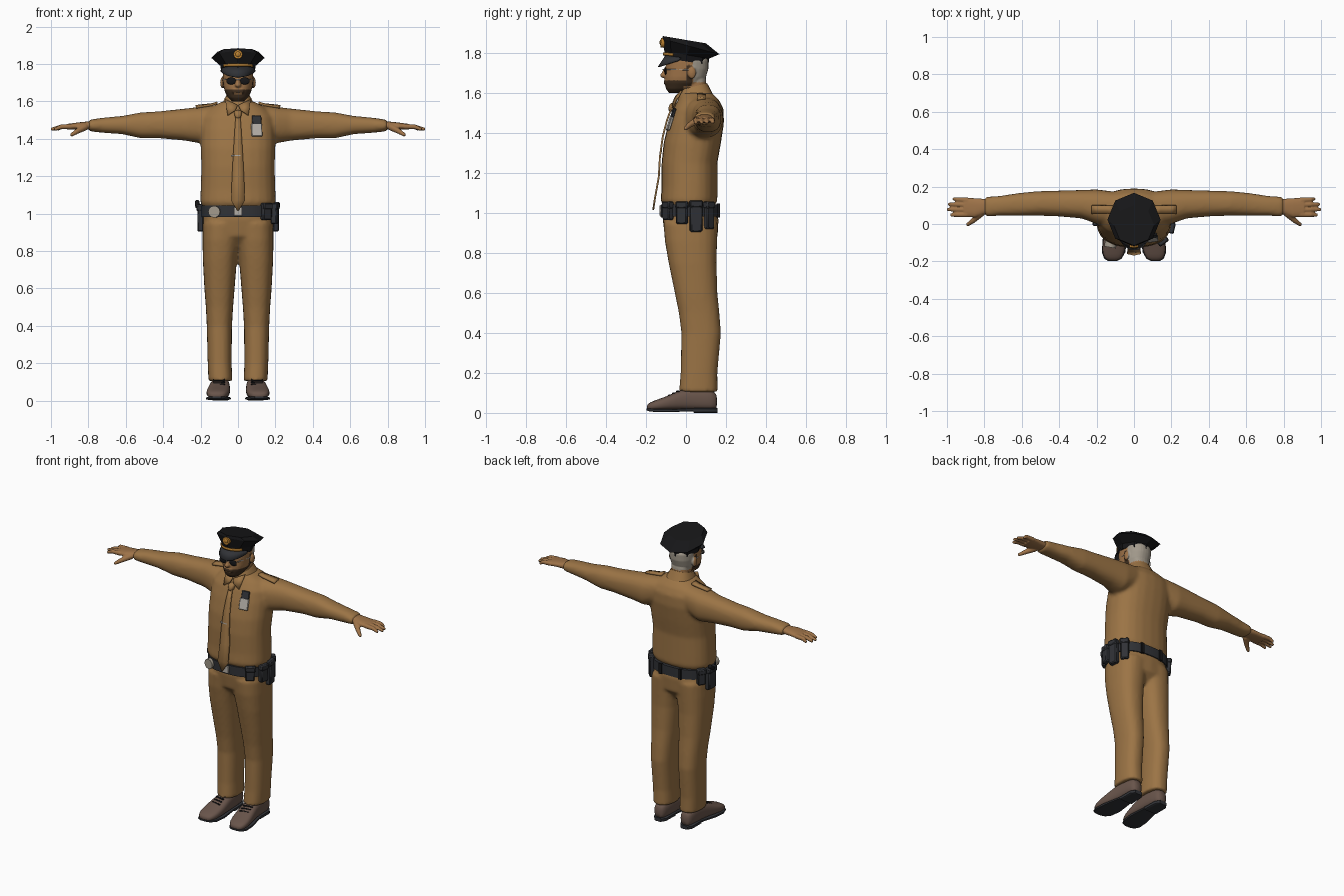
import bpy, bmesh, math
from mathutils import Vector, Matrix
from mathutils.bvhtree import BVHTree

if "Cube" in bpy.data.objects:
    bpy.data.objects.remove(bpy.data.objects["Cube"])


def material(name, r, g, b):
    m = bpy.data.materials.new(name)
    m.use_nodes = True
    m.diffuse_color = (r, g, b, 1)
    bsdf = next(n for n in m.node_tree.nodes if n.type == "BSDF_PRINCIPLED")
    bsdf.inputs["Base Color"].default_value = (r, g, b, 1)
    bsdf.inputs["Roughness"].default_value = 0.8
    return m


cloth = material("tan cloth", .33, .175, .06)
skin = material("skin", .34, .17, .065)
black = material("cap black", .008, .008, .009)
charcoal = material("belt charcoal", .03, .032, .037)
leather = material("shoe brown", .14, .09, .07)
silver = material("silver", .45, .42, .38)
gold = material("gold", .5, .22, .03)
hair = material("grey hair", .36, .32, .26)
beard = material("dark beard", .05, .028, .014)


def loft(bm, rings, axis="z", n=24, p=2.4):
    """Rings are (position, a_min, a_max, b_min, b_max, optional tilt)."""
    loops = []
    for pos, a0, a1, b0, b1, *tilt in rings:
        loop = []
        for i in range(n):
            c, s = math.cos(math.tau * i / n), math.sin(math.tau * i / n)
            a = (a0 + a1) / 2 + (a1 - a0) / 2 * math.copysign(abs(c) ** (2 / p), c)
            db = (b1 - b0) / 2 * math.copysign(abs(s) ** (2 / p), s)
            b, h = (b0 + b1) / 2 + db, pos + (tilt[0] * db if tilt else 0)
            loop.append(bm.verts.new({"z": (a, b, h), "x": (h, a, b), "y": (a, h, b)}[axis]))
        loops.append(loop)
    for lo, hi in zip(loops, loops[1:]):
        for i in range(n):
            j = (i + 1) % n
            bm.faces.new((lo[i], lo[j], hi[j], hi[i]))
    bm.faces.new(loops[0])
    bm.faces.new(loops[-1])


def sym(rings):
    return [(z, -x, x, *rest) for z, x, *rest in rings]


def ball(bm, at, size):
    bmesh.ops.create_icosphere(bm, subdivisions=3, radius=1,
                               matrix=Matrix.Translation(at) @ Matrix.Diagonal((*size, 1)))


def rod(bm, a, b, ra, rb, ends=True):
    a, b = Vector(a), Vector(b)
    turn = (b - a).to_track_quat("Z", "Y").to_matrix().to_4x4()
    bmesh.ops.create_cone(bm, cap_ends=True, segments=12, radius1=ra, radius2=rb,
                          depth=(b - a).length, matrix=Matrix.Translation((a + b) / 2) @ turn)
    if ends:
        ball(bm, a, (ra,) * 3)
        ball(bm, b, (rb,) * 3)


def box(bm, at, size, rz=0, rx=0):
    m = Matrix.Translation(at) @ Matrix.Rotation(rz, 4, "Z") @ Matrix.Rotation(rx, 4, "X")
    bmesh.ops.create_cube(bm, size=1, matrix=m @ Matrix.Diagonal((*size, 1)))


def strip(bm, left, right):
    l, r = [bm.verts.new(v) for v in left], [bm.verts.new(v) for v in right]
    for i in range(len(l) - 1):
        bm.faces.new((l[i], r[i], r[i + 1], l[i + 1]))


def finish(name, bm, mat, mirror=False, voxel=0, soft=4, subsurf=0, thick=0, bevel=0, smooth=True):
    bmesh.ops.recalc_face_normals(bm, faces=bm.faces)
    me = bpy.data.meshes.new(name)
    bm.to_mesh(me)
    ob = bpy.data.objects.new(name, me)
    bpy.context.scene.collection.objects.link(ob)
    if voxel:
        rm = ob.modifiers.new("Union", "REMESH")
        rm.mode, rm.voxel_size = "VOXEL", voxel
        sm = ob.modifiers.new("Soften", "SMOOTH")
        sm.factor, sm.iterations = .5, soft
        dg = bpy.context.evaluated_depsgraph_get()
        me = bpy.data.meshes.new_from_object(ob.evaluated_get(dg))
        ob.modifiers.clear()
        ob.data = me
    if thick:
        so = ob.modifiers.new("Thickness", "SOLIDIFY")
        so.thickness, so.offset = thick, 0
    if bevel:
        ob.modifiers.new("Bevel", "BEVEL").width = bevel
    if subsurf:
        ob.modifiers.new("Subsurf", "SUBSURF").levels = subsurf
        ob.modifiers["Subsurf"].render_levels = subsurf
    if mirror:
        ob.modifiers.new("Mirror", "MIRROR").use_mirror_merge = False
    me.materials.clear()
    me.materials.append(mat)
    for f in me.polygons:
        f.use_smooth = smooth
        f.material_index = 0
    if smooth and not (voxel or subsurf):
        me.set_sharp_from_angle(angle=math.radians(40))
    return ob


# Shirt: torso and sleeves fused
bm = bmesh.new()
loft(bm, sym([(1.03, .185, -.11, .14), (1.06, .202, -.127, .157), (1.13, .2, -.122, .157),
              (1.25, .196, -.122, .157), (1.35, .2, -.112, .175), (1.45, .2, -.088, .19),
              (1.52, .19, -.065, .188), (1.565, .15, -.04, .165), (1.6, .085, -.025, .13)]))
for s in (1, -1):
    loft(bm, [(s * x, *r) for x, *r in [
        (.08, -.01, .17, 1.42, 1.585), (.2, 0, .185, 1.375, 1.572), (.28, .03, .182, 1.39, 1.562),
        (.42, .042, .178, 1.403, 1.547), (.52, .045, .175, 1.403, 1.541), (.62, .045, .165, 1.425, 1.522),
        (.72, .045, .15, 1.432, 1.513), (.775, .04, .147, 1.438, 1.505), (.8, .045, .142, 1.443, 1.5)]], "x")
shirt = finish("shirt", bm, cloth, voxel=.011, soft=5)
tree = BVHTree.FromPolygons([v.co for v in shirt.data.vertices],
                            [list(f.vertices) for f in shirt.data.polygons])


def front(x, z):
    return tree.ray_cast(Vector((x, -1, z)), Vector((0, 1, 0)))[0].y


def above(x, y):
    return tree.ray_cast(Vector((x, y, 2)), Vector((0, 0, -1)))[0].z


# Trousers: hips and legs fused
bm = bmesh.new()
loft(bm, sym([(.82, .11, -.05, .11), (.88, .183, -.105, .158), (.97, .188, -.117, .163),
              (1.04, .184, -.112, .145)]))
for s in (1, -1):
    loft(bm, [(z, s * a, s * b, *r) for z, a, b, *r in [
        (.105, .03, .158, -.035, .158), (.2, .034, .162, -.027, .157), (.4, .032, .167, -.023, .175),
        (.5, .026, .172, -.036, .167), (.6, .018, .18, -.056, .157), (.75, .006, .188, -.087, .152),
        (.86, -.01, .19, -.106, .156), (.95, -.03, .188, -.113, .16)]])
finish("trousers", bm, cloth, voxel=.011, soft=3)

# Hands
bm = bmesh.new()
loft(bm, [(.77, .055, .13, 1.45, 1.494), (.81, .05, .135, 1.45, 1.492), (.85, .035, .138, 1.45, 1.488),
          (.91, .038, .142, 1.448, 1.48)], "x")
for y0, y1, tip in ((.05, .048, .975), (.076, .078, .993), (.102, .106, .987), (.128, .134, .962)):
    rod(bm, (.895, y0, 1.466), (.945, (y0 + y1) / 2, 1.464), .0145, .0125)
    rod(bm, (.945, (y0 + y1) / 2, 1.464), (tip, y1, 1.452), .0125, .009)
rod(bm, (.82, .055, 1.462), (.86, .018, 1.44), .019, .014)
rod(bm, (.86, .018, 1.44), (.888, -.002, 1.422), .014, .01)
finish("hands", bm, skin, mirror=True, voxel=.005, soft=2)

# Head with neck, nose and ears, painted by region
bm = bmesh.new()
loft(bm, sym([(1.6, .03, -.085, -.01), (1.62, .053, -.1, .03), (1.65, .07, -.106, .08), (1.68, .077, -.106, .1),
              (1.72, .081, -.102, .112), (1.76, .082, -.1, .112), (1.79, .07, -.085, .095)]), n=32, p=2.3)
loft(bm, sym([(1.54, .062, -.01, .11), (1.67, .057, 0, .1)]))
ball(bm, (0, -.11, 1.688), (.016, .02, .014))
rod(bm, (0, -.1, 1.72), (0, -.114, 1.69), .01, .012)
rod(bm, (-.02, -.1, 1.653), (.02, -.1, 1.653), .012, .012)
for s in (1, -1):
    ball(bm, (s * .084, .03, 1.7), (.011, .02, .03))
head = finish("head", bm, skin, voxel=.005, soft=2)
head.data.materials.append(hair)
head.data.materials.append(beard)
for f in head.data.polygons:
    x, y, z = abs(f.center.x), f.center.y, f.center.z
    lips = x < .022 and 1.637 < z < 1.647 and y < -.085
    jaw = 1.596 < z < 1.664 and y < (.03 if z > 1.635 else -.012)
    sideburn = .002 < y < .032 and 1.65 < z < 1.74 and .05 < x < .083
    if y > .035 and z > 1.655 and x < .085:
        f.material_index = 1
    elif (jaw or sideburn) and not lips:
        f.material_index = 2

# Glasses and brows
bm = bmesh.new()
for s in (1, -1):
    ball(bm, (s * .036, -.103, 1.709), (.027, .006, .019))
finish("glasses_lenses", bm, black)
bm = bmesh.new()
rod(bm, (.06, -.095, 1.717), (.086, .02, 1.715), .003, .003)
rod(bm, (0, -.114, 1.717), (.012, -.11, 1.717), .003, .003)
finish("glasses_frame", bm, silver, mirror=True)

# Cap: band and eight-sided crown
bm = bmesh.new()
loft(bm, sym([(1.757, .09, -.107, .113, -.15), (1.79, .094, -.108, .115, -.17),
              (1.832, .142, -.12, .167, -.27), (1.866, .108, -.115, .1, -.17)]), n=8, p=2)
finish("cap_crown", bm, black, smooth=False)


def arc(name, mat, inner, outer, reach, thick):
    bm = bmesh.new()
    rows = []
    for rx, ry, z, drop in (inner, outer):
        angles = [math.radians(reach * i / 8) for i in range(-8, 9)]
        rows.append([(rx * math.sin(a), -ry * math.cos(a), z - drop * math.cos(a)) for a in angles])
    strip(bm, *rows)
    finish(name, bm, mat, thick=thick)


arc("cap_visor", charcoal, (.09, .1, 1.772, -.015), (.094, .138, 1.772, .042), 75, .006)
arc("cap_strap", gold, (.094, .111, 1.78, -.008), (.095, .112, 1.793, -.01), 55, .006)
bm = bmesh.new()
rod(bm, (0, -.126, 1.852), (0, -.106, 1.85), .024, .024, ends=False)
ball(bm, (0, -.126, 1.852), (.014, .006, .014))
finish("cap_badge", bm, gold)

# Collar with folded points
bm = bmesh.new()
loft(bm, sym([(1.58, .088, -.042, .135, .15), (1.61, .074, -.036, .118, .2), (1.632, .062, -.026, .106, .25)]))
finish("collar", bm, cloth)
bm = bmesh.new()
strip(bm, [(.003, -.052, 1.58), (.014, -.064, 1.552)], [(.068, -.022, 1.61), (.055, front(.055, 1.525) - .01, 1.525)])
finish("collar_points", bm, cloth, mirror=True, thick=.008)

# Tie hanging clear of the belly
bm = bmesh.new()
rows = [(z, w, min(front(0, z) - .012, -.1 - (1.38 - z) * .18))
        for z, w in ((1.53, .012), (1.46, .017), (1.38, .022), (1.28, .028), (1.18, .033), (1.07, .037))]
rows = [(z, w, y if z < 1.4 else front(0, z) - .012) for z, w, y in rows] + [(1.015, .003, -.164)]
strip(bm, [(-w, y, z) for z, w, y in rows], [(w, y, z) for z, w, y in rows])
finish("tie", bm, cloth, thick=.009)
bm = bmesh.new()
loft(bm, [(1.505, -.014, .014, -.09, -.05), (1.53, -.021, .021, -.09, -.04), (1.555, -.024, .024, -.075, -.03)], n=12)
finish("tie_knot", bm, cloth, subsurf=1)
bm = bmesh.new()
box(bm, (-.012, -.125, 1.31), (.05, .012, .009))
finish("tie_bar", bm, silver)

# Chest badge in its holder
for name, mat, z, size in (("badge_holder", charcoal, 1.495, (.05, .012, .06)),
                           ("chest_badge", silver, 1.447, (.058, .013, .07))):
    bm = bmesh.new()
    box(bm, (.1, front(.1, z) - .005, z), size, rz=.15, rx=-.3)
    finish(name, bm, mat, bevel=.003)

# Shoulder straps
bm = bmesh.new()
xs = [.11, .14, .17, .2, .225]
strip(bm, *[[(x, y, above(x, y) + .007) for x in xs] for y in (.055, .1)])
finish("shoulder_straps", bm, cloth, mirror=True, thick=.012)

# Belt, buckle, keepers and pouches
RX, RY, CY = .196, .146, .02
bm = bmesh.new()
loft(bm, sym([(.982, RX, CY - RY, CY + RY), (1.043, RX, CY - RY, CY + RY)]), n=40)
finish("belt", bm, charcoal)
bm = bmesh.new()
box(bm, (0, CY - RY - .003, 1.012), (.045, .009, .048))
finish("buckle", bm, silver, bevel=.002)
bm = bmesh.new()
rod(bm, (-.128, -.125, 1.01), (-.122, -.09, 1.01), .032, .032, ends=False)
finish("belt_disc", bm, hair)


def belt_spot(y):
    v = (y - CY) / RY
    x = RX * (1 - abs(v) ** 2.4) ** (1 / 2.4)
    return x, math.atan2(math.copysign(abs(v) ** 1.4, v) / RY, (x / RX) ** 1.4 / RX)


bm = bmesh.new()
for y, w, z0, z1, side in ((-.09, .055, .965, 1.055, 1), (-.02, .055, .945, 1.055, 1), (.05, .06, .905, 1.06, 1),
                           (.115, .05, .92, 1.055, 1), (.03, .075, .905, 1.045, -1), (.1, .05, .95, 1.05, -1)):
    x, turn = belt_spot(y)
    box(bm, (side * (x + .004), y, (z0 + z1) / 2), (.034, w, z1 - z0), rz=side * turn)
    box(bm, (side * (x + .007), y, z1 - .015), (.038, w + .006, .035), rz=side * turn)
finish("belt_pouches", bm, charcoal, bevel=.006)
bm = bmesh.new()
for x in (-.07, .07):
    box(bm, (x, CY + RY - .005, 1.012), (.02, .016, .068))
rod(bm, (-.215, .03, 1.04), (-.218, .062, 1.062), .014, .012)
finish("keepers_and_grip", bm, black)

# Shoes, soles and laces
bm = bmesh.new()
loft(bm, [(.157, .07, .12, .02, .09), (.135, .053, .138, .014, .115), (.05, .046, .142, .014, .13),
          (-.02, .042, .152, .014, .12), (-.08, .04, .165, .014, .09), (-.14, .046, .172, .012, .068),
          (-.18, .062, .162, .012, .054), (-.197, .085, .14, .015, .038)], "y", n=16, p=2.8)
finish("shoes", bm, leather, mirror=True, subsurf=1)
bm = bmesh.new()
loft(bm, [(.157, .07, .12, 0, .024), (.13, .051, .14, 0, .024), (.04, .048, .14, 0, .024), (.035, .05, .14, .008, .022),
          (-.08, .038, .167, .004, .02), (-.15, .046, .172, .004, .02), (-.185, .066, .16, .008, .022),
          (-.198, .09, .138, .012, .022)], "y", n=16, p=5)
finish("soles", bm, charcoal, mirror=True)
bm = bmesh.new()
for i in range(4):
    y, z = -.085 + i * .02, .087 + i * .0095
    rod(bm, (.075, y, z), (.128, y + .008, z), .005, .005)
finish("laces", bm, black, mirror=True)
